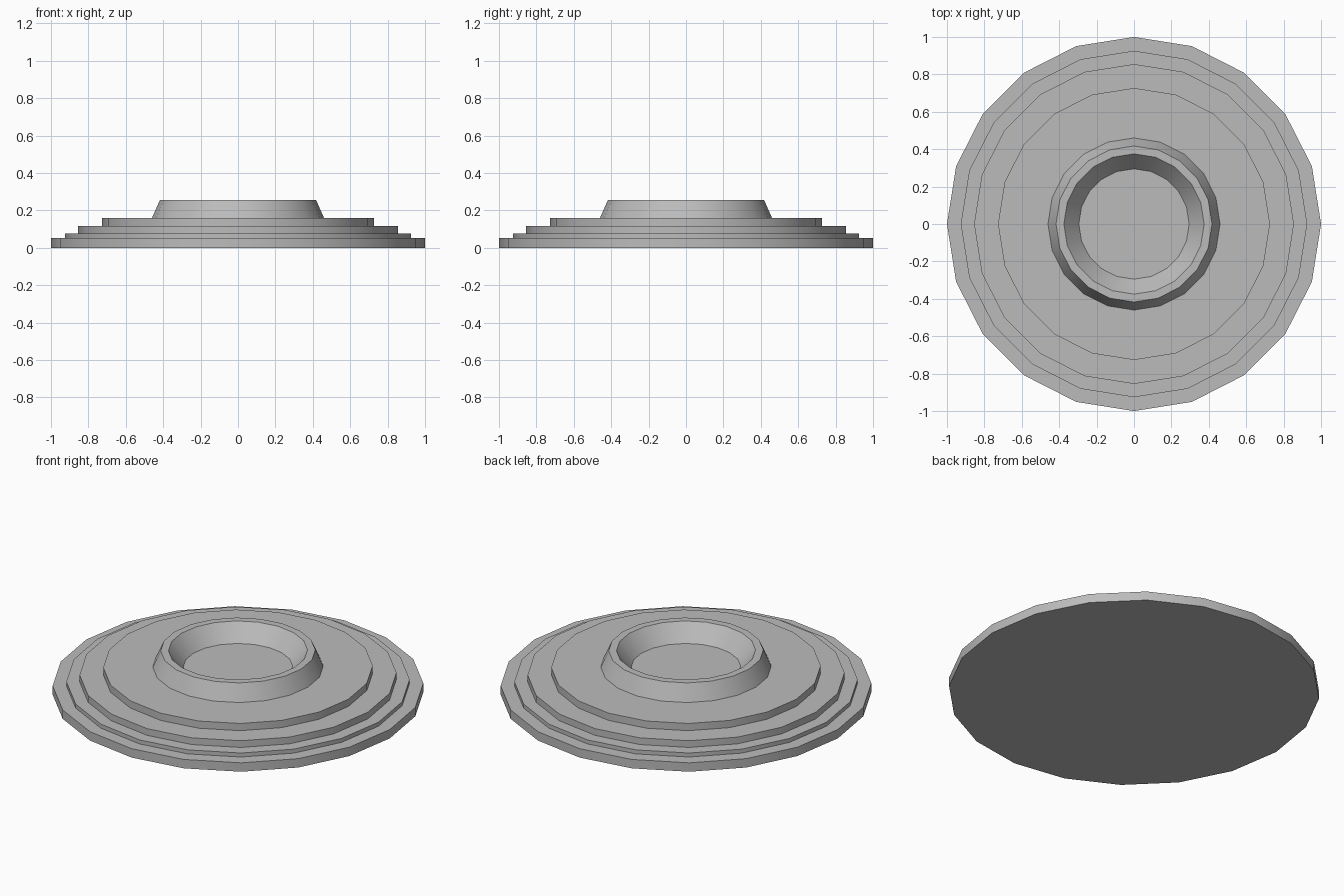
import bpy
import bmesh
import math

SIDES = 20

cube = bpy.data.objects.get("Cube")
if cube:
    bpy.data.objects.remove(cube, do_unlink=True)

grey = bpy.data.materials.new("mid_grey")
grey.use_nodes = True
colour = (0.5, 0.5, 0.5, 1)
grey.diffuse_color = colour
grey.node_tree.nodes["Principled BSDF"].inputs["Base Color"].default_value = colour


def lathe(name, profile, capped):
    """Turn a (radius, height) profile about z, with optional end caps."""
    bm = bmesh.new()
    rings = []
    for radius, height in profile:
        angles = [math.tau * i / SIDES for i in range(SIDES)]
        rings.append([bm.verts.new((radius * math.cos(a), radius * math.sin(a), height))
                      for a in angles])
    for low, high in zip(rings, rings[1:]):
        for i in range(SIDES):
            j = (i + 1) % SIDES
            bm.faces.new((low[i], low[j], high[j], high[i]))
    if capped:
        bm.faces.new(rings[0][::-1])
        bm.faces.new(rings[-1])
    mesh = bpy.data.meshes.new(name)
    bm.to_mesh(mesh)
    bm.free()
    mesh.materials.append(grey)
    obj = bpy.data.objects.new(name, mesh)
    bpy.context.collection.objects.link(obj)
    bpy.ops.object.select_all(action='DESELECT')
    obj.select_set(True)
    bpy.context.view_layer.objects.active = obj
    bpy.ops.object.shade_smooth_by_angle(angle=math.radians(30))
    return obj


# Stepped round base: (radius, top height) of each tier
tiers = [(1.0, 0.053), (0.926, 0.077), (0.855, 0.117), (0.727, 0.16)]
base_profile = []
floor = 0.0
for radius, top in tiers:
    base_profile += [(radius, floor), (radius, top)]
    floor = top
lathe("stepped_base", base_profile, True)

# Tapered raised rim, open in the middle, standing on the top tier
lathe("raised_rim", [(0.46, floor), (0.417, 0.257), (0.375, 0.257), (0.295, floor)], False)
